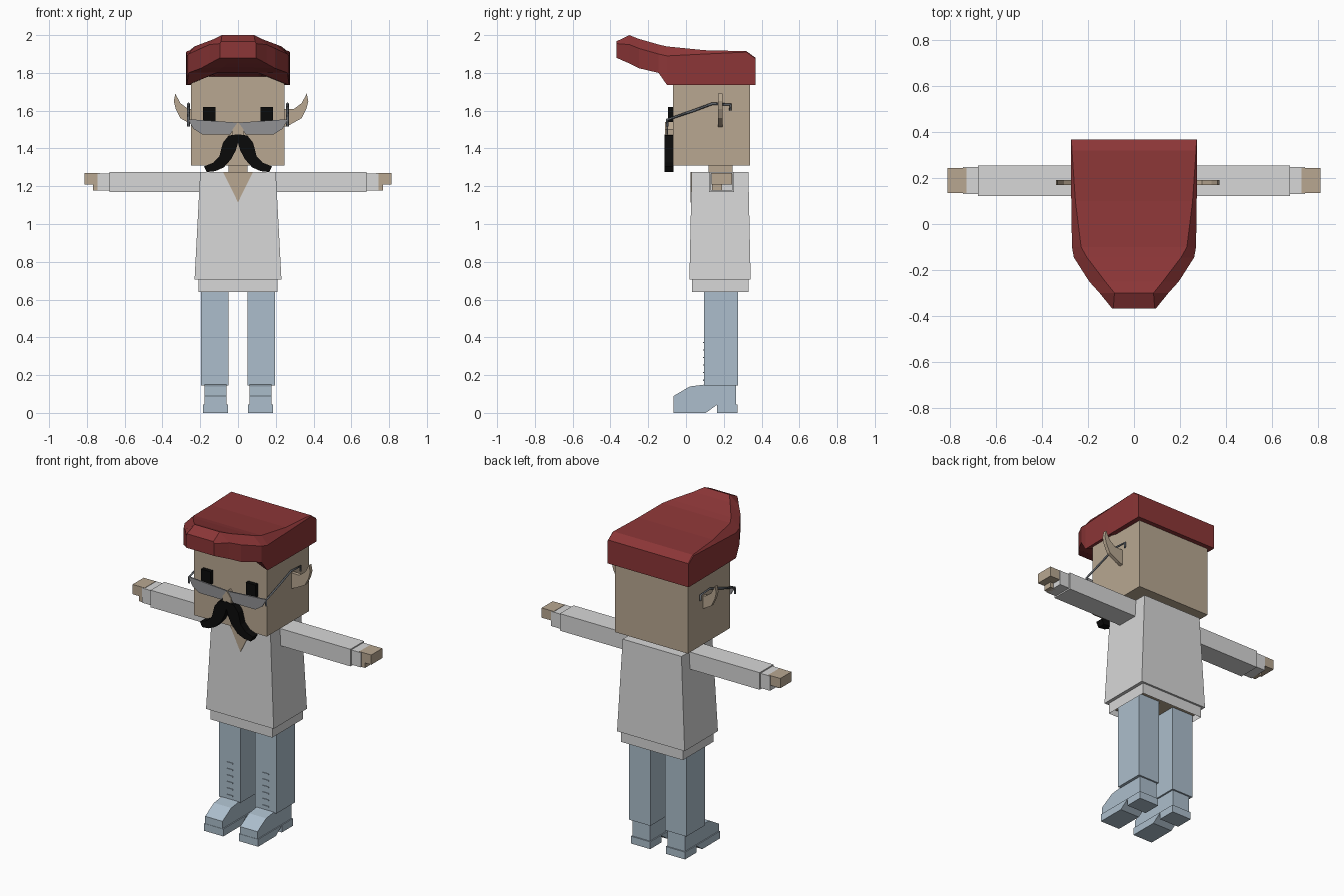
import bpy, bmesh

cube = bpy.data.objects.get("Cube")
if cube:
    bpy.data.objects.remove(cube, do_unlink=True)


def material(name, r, g, b):
    """Flat colour from 0-255 display values, stored as linear."""
    col = [(c / 255 / 12.92) if c < 11 else ((c / 255 + 0.055) / 1.055) ** 2.4 for c in (r, g, b)] + [1]
    m = bpy.data.materials.new(name)
    m.use_nodes = True
    m.diffuse_color = col
    bsdf = m.node_tree.nodes["Principled BSDF"]
    bsdf.inputs["Base Color"].default_value = col
    bsdf.inputs["Roughness"].default_value = 0.9
    return m


skin = material("skin", 184, 167, 145)
shirt = material("shirt_grey", 215, 215, 215)
denim = material("pale_blue", 172, 190, 204)
red = material("cap_red", 140, 54, 55)
black = material("black", 10, 10, 10)
glass = material("lens_grey", 145, 145, 148)
metal = material("frame_grey", 95, 100, 106)


def loft(name, mat, rings, caps=True):
    """Join matching rings of points with quads, closing the ends."""
    bm = bmesh.new()
    rows = [[bm.verts.new(p) for p in ring] for ring in rings]
    n = len(rows[0])
    for a, b in zip(rows, rows[1:]):
        for i in range(n):
            j = (i + 1) % n
            bm.faces.new((a[i], a[j], b[j], b[i]))
    if caps:
        bm.faces.new(rows[0])
        bm.faces.new(rows[-1])
    bmesh.ops.remove_doubles(bm, verts=bm.verts, dist=0.0005)
    bmesh.ops.recalc_face_normals(bm, faces=bm.faces)
    me = bpy.data.meshes.new(name)
    bm.to_mesh(me)
    bm.free()
    me.materials.append(mat)
    ob = bpy.data.objects.new(name, me)
    bpy.context.collection.objects.link(ob)
    return ob


def rect(x0, x1, y0, y1, z):
    return [(x0, y0, z), (x1, y0, z), (x1, y1, z), (x0, y1, z)]


def box(name, mat, x, y, z):
    return loft(name, mat, [rect(*x, *y, h) for h in z])


def plate(name, mat, pts, y0, y1):
    """Extrude an x-z outline along y."""
    return loft(name, mat, [[(x, y, z) for x, z in pts] for y in (y0, y1)])


def slab(name, mat, pts, x0, x1):
    """Extrude a y-z outline along x."""
    return loft(name, mat, [[(x, y, z) for y, z in pts] for x in (x0, x1)])


# Head and neck
box("head", skin, (-0.25, 0.245), (-0.07, 0.34), (1.31, 1.78))
box("neck", skin, (-0.05, 0.05), (0.12, 0.245), (1.2, 1.32))
plate("nose", skin, [(-0.03, 1.47), (0.03, 1.47), (0.03, 1.5), (0, 1.54), (-0.03, 1.5)], -0.11, -0.06)

# Cap: back to front stations of (y, bottom, arch, side top, crown, half width, crown half width)
stations = [
    (0.368, 1.735, 1.735, 1.875, 1.88, 0.275, 0.272),
    (0.32, 1.735, 1.735, 1.91, 1.915, 0.275, 0.27),
    (0.1, 1.735, 1.79, 1.9, 1.92, 0.273, 0.255),
    (-0.1, 1.735, 1.80, 1.89, 1.94, 0.27, 0.23),
    (-0.145, 1.80, 1.805, 1.9, 1.95, 0.262, 0.205),
    (-0.25, 1.825, 1.83, 1.93, 1.98, 0.195, 0.125),
    (-0.3, 1.85, 1.85, 1.95, 2.0, 0.15, 0.085),
    (-0.368, 1.88, 1.88, 1.955, 1.967, 0.095, 0.09),
]
loft("cap", red, [[(w, y, zb), (w, y, zs), (t, y, zt), (-t, y, zt),
                   (-w, y, zs), (-w, y, zb), (-w * 0.4, y, za), (w * 0.4, y, za)]
                  for y, zb, za, zs, zt, w, t in stations])

# Shirt: tapered body, open hem, collar opening
loft("shirt_body", shirt, [rect(-0.2, 0.2, 0.03, 0.33, 1.275),
                           rect(-0.23, 0.23, 0.018, 0.342, 0.705)])
loft("shirt_hem", shirt, [rect(-0.21, 0.21, 0.033, 0.33, h) for h in (0.64, 0.71)], caps=False)
box("hips", skin, (-0.2, 0.2), (0.045, 0.32), (0.67, 0.71))
plate("collar_opening", skin, [(-0.08, 1.276), (0.08, 1.276), (0, 1.115)], 0.023, 0.032)

# Outlines for the mirrored face parts
ear = [(0.22, 1.51), (0.262, 1.525), (0.325, 1.56), (0.35, 1.61), (0.36, 1.65),
       (0.352, 1.69), (0.325, 1.64), (0.285, 1.61), (0.22, 1.61)]
lens = [(0.265, 1.555), (0.15, 1.547), (0, 1.537), (0, 1.517), (0.025, 1.5),
        (0.04, 1.475), (0.19, 1.475), (0.237, 1.505)]
moustache = [(0, 1.475), (0.05, 1.468), (0.08, 1.43), (0.098, 1.36), (0.13, 1.325),
             (0.18, 1.305), (0.165, 1.275), (0.12, 1.28), (0.075, 1.3), (0.035, 1.345),
             (0.012, 1.39), (0, 1.43)]
shoe = [(-0.065, 0.005), (-0.065, 0.09), (0.02, 0.14), (0.1, 0.15), (0.265, 0.15),
        (0.265, 0.045), (0.165, 0.045), (0.105, 0.006)]
sole = [(-0.067, 0), (-0.067, 0.045), (0.272, 0.045), (0.272, 0), (0.163, 0),
        (0.163, 0.042), (0.105, 0)]

for side, s in (("left", 1), ("right", -1)):
    def span(a, b):
        return sorted((s * a, s * b))

    def flip(pts, dx=0):
        return [(s * x + dx, z) for x, z in pts]

    # Face
    plate(side + "_ear", skin, flip(ear, 0.012 if s > 0 else 0.02), 0.17, 0.192)
    box(side + "_eye", black, span(0.12, 0.185), (-0.095, -0.06), (1.54, 1.62))
    plate(side + "_lens", glass, flip(lens), -0.104, -0.096)
    plate(side + "_moustache", black, flip(moustache), -0.113, -0.065)

    # Glasses temple
    cu = bpy.data.curves.new(side + "_temple", "CURVE")
    cu.dimensions = "3D"
    cu.bevel_depth = 0.007
    cu.bevel_resolution = 0
    path = [(-0.1, 1.515), (-0.1, 1.552), (0.04, 1.6), (0.14, 1.637), (0.235, 1.632), (0.235, 1.6)]
    sp = cu.splines.new("POLY")
    sp.points.add(len(path) - 1)
    for p, (y, z) in zip(sp.points, path):
        p.co = (s * 0.262, y, z, 1)
    cu.materials.append(metal)
    bpy.context.collection.objects.link(bpy.data.objects.new(side + "_temple", cu))

    # Arm
    box(side + "_sleeve", shirt, span(0.18, 0.68), (0.122, 0.255), (1.17, 1.275))
    box(side + "_cuff", shirt, span(0.67, 0.745), (0.13, 0.247), (1.178, 1.268))
    box(side + "_hand", skin, span(0.73, 0.812), (0.135, 0.243), (1.21, 1.27))
    box(side + "_thumb", skin, span(0.73, 0.768), (0.137, 0.19), (1.178, 1.215))

    # Leg with stitches, shoe and sole
    box(side + "_leg", denim, span(0.05, 0.195), (0.095, 0.275), (0.145, 0.68))
    for i in range(6):
        z = 0.17 + i * 0.04
        box(side + "_stitch", denim, span(0.1, 0.145), (0.091, 0.097), (z, z + 0.006))
    slab(side + "_shoe", denim, shoe, *span(0.06, 0.178))
    slab(side + "_sole", denim, sole, *span(0.053, 0.184))
